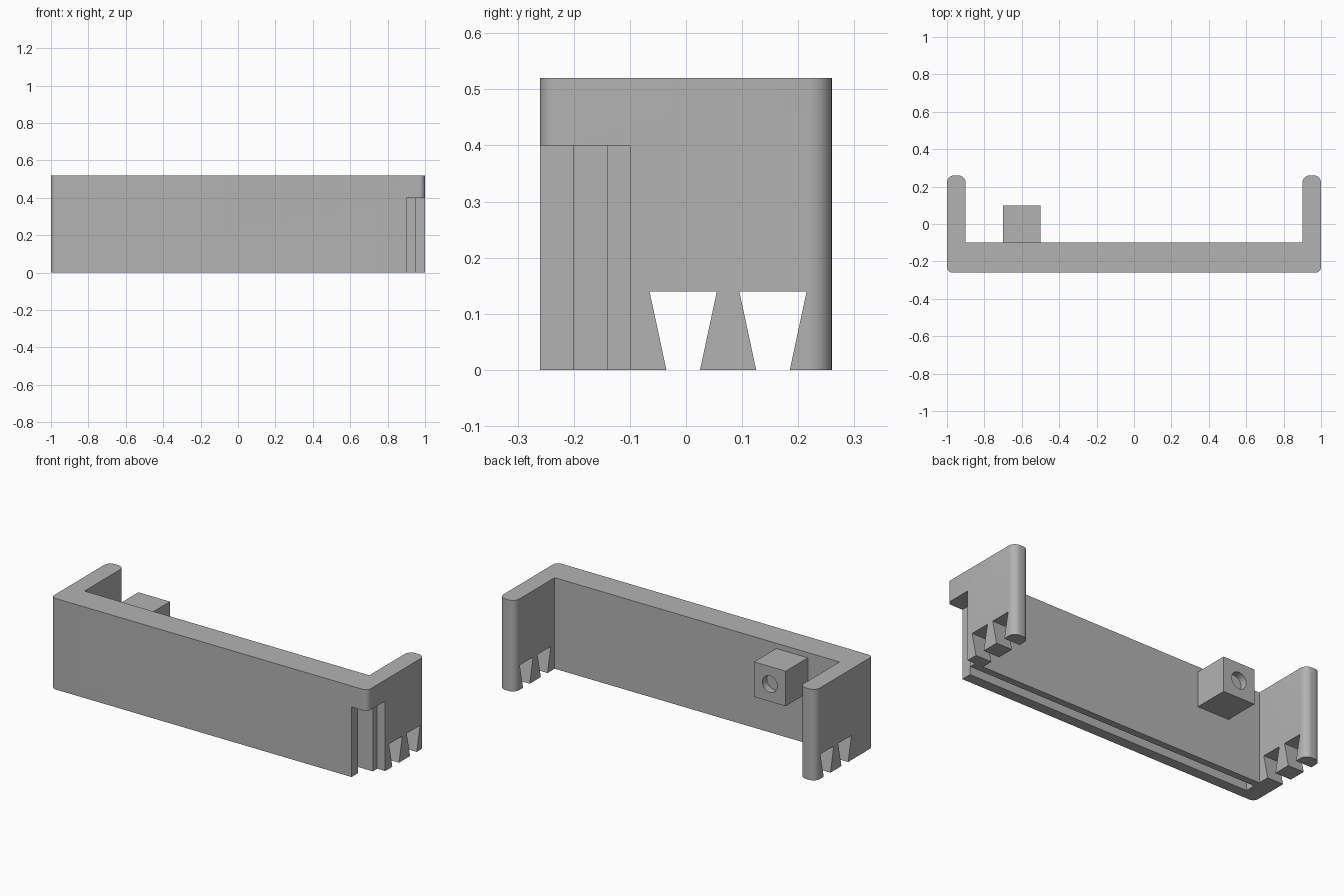
import bpy, bmesh, math
from mathutils import Vector

if "Cube" in bpy.data.objects:
    bpy.data.objects.remove(bpy.data.objects["Cube"], do_unlink=True)

grey = bpy.data.materials.new("plain grey")
grey.use_nodes = True
grey.diffuse_color = (0.45, 0.45, 0.45, 1)
grey.node_tree.nodes["Principled BSDF"].inputs["Base Color"].default_value = grey.diffuse_color


def prism(name, outline, direction):
    """Extrude a closed outline of 3D points along a direction."""
    bm = bmesh.new()
    face = bm.faces.new([bm.verts.new(p) for p in outline])
    out = bmesh.ops.extrude_face_region(bm, geom=[face])
    moved = [g for g in out["geom"] if isinstance(g, bmesh.types.BMVert)]
    bmesh.ops.translate(bm, vec=direction, verts=moved)
    bmesh.ops.recalc_face_normals(bm, faces=bm.faces)
    mesh = bpy.data.meshes.new(name)
    bm.to_mesh(mesh)
    bm.free()
    mesh.materials.append(grey)
    obj = bpy.data.objects.new(name, mesh)
    bpy.context.collection.objects.link(obj)
    return obj


def box(name, x, y, z):
    outline = [(x[0], y[0], z[0]), (x[1], y[0], z[0]), (x[1], y[1], z[0]), (x[0], y[1], z[0])]
    return prism(name, outline, (0, 0, z[1] - z[0]))


def rounded(corners, steps=8):
    """Round (x, y, radius) right-angle corners into arcs."""
    points = []
    for i, (x, y, r) in enumerate(corners):
        p = Vector((x, y, 0))
        if r == 0:
            points.append(p)
            continue
        a = (Vector((*corners[i - 1][:2], 0)) - p).normalized() * r
        b = (Vector((*corners[(i + 1) % len(corners)][:2], 0)) - p).normalized() * r
        for k in range(steps + 1):
            t = k / steps * math.pi / 2
            points.append(p + a * (1 - math.sin(t)) + b * (1 - math.cos(t)))
    return points


def cut(target, cutter):
    cutter.hide_render = True
    mod = target.modifiers.new("cut", "BOOLEAN")
    mod.operation, mod.solver, mod.object = "DIFFERENCE", "EXACT", cutter
    bpy.context.view_layer.objects.active = target
    bpy.ops.object.modifier_apply(modifier=mod.name)
    bpy.data.objects.remove(cutter, do_unlink=True)


def smooth(obj):
    bpy.ops.object.select_all(action="DESELECT")
    obj.select_set(True)
    bpy.context.view_layer.objects.active = obj
    bpy.ops.object.shade_smooth_by_angle(angle=math.radians(30))


# U-shaped panel with two short side walls
half = [(0.9, -0.1, 0), (0.9, 0.26, 0.04), (1, 0.26, 0.04), (1, -0.26, 0.03)]
outline = [(-x, y, r) for x, y, r in half] + half[::-1]
panel = prism("panel_with_sides", rounded(outline), (0, 0, 0.52))

# Long slot from below, open at the stepped end notch
cut(panel, box("slot_cutter", (-0.9, 1.1), (-0.2, -0.14), (-0.1, 0.4)))
cut(panel, box("front_notch_cutter", (0.9, 1.1), (-0.4, -0.15), (-0.1, 0.4)))
cut(panel, box("rear_notch_cutter", (0.95, 1.1), (-0.17, -0.1), (-0.1, 0.4)))

# Dovetail gaps through both side walls
for y in (-0.005, 0.155):
    gap = [(-1.2, y + s * w, z) for s, w, z in
           ((-1, 0.03, 0), (-1, 0.06, 0.14), (1, 0.06, 0.14), (1, 0.03, 0))]
    cut(panel, prism("dovetail_cutter", gap, (2.4, 0, 0)))
smooth(panel)

# Cube block on the back with a round blind hole
block = box("mounting_block", (-0.7, -0.5), (-0.1, 0.1), (0.29, 0.49))
ring = [(-0.6 + 0.047 * math.cos(k * math.tau / 32), 0.06, 0.39 + 0.047 * math.sin(k * math.tau / 32))
        for k in range(32)]
cut(block, prism("hole_cutter", ring, (0, 0.1, 0)))
smooth(block)
